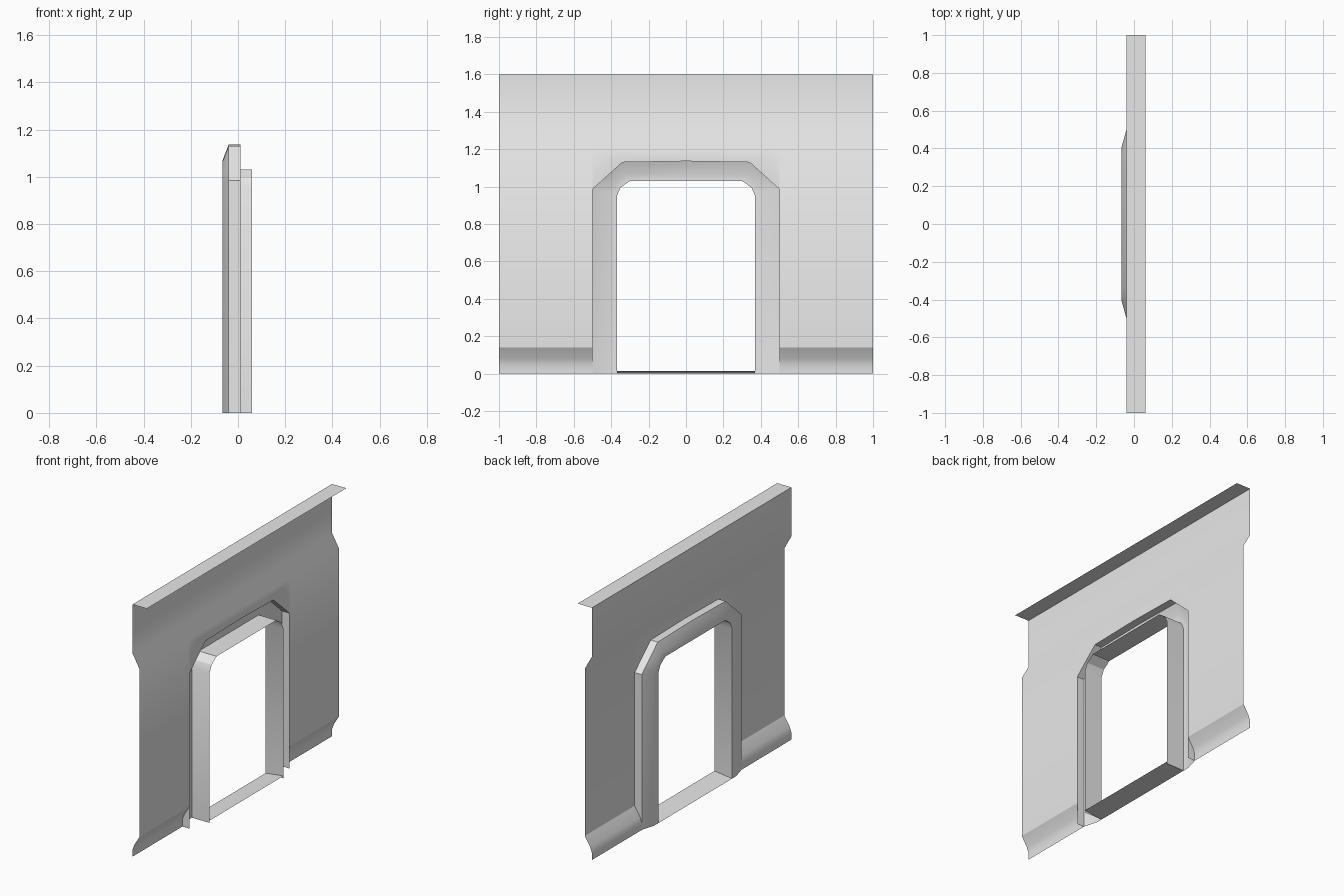
import bpy
import bmesh
import math

cube = bpy.data.objects.get("Cube")
if cube:
    bpy.data.objects.remove(cube, do_unlink=True)

GREY = (0.8, 0.8, 0.8, 1.0)
mat = bpy.data.materials.new("plain_grey")
mat.use_nodes = True
mat.diffuse_color = GREY
mat.node_tree.nodes["Principled BSDF"].inputs["Base Color"].default_value = GREY


def finish(name, bm):
    """Turn a bmesh into a smooth-by-angle object."""
    bmesh.ops.remove_doubles(bm, verts=bm.verts, dist=0.0005)
    bmesh.ops.recalc_face_normals(bm, faces=bm.faces)
    mesh = bpy.data.meshes.new(name)
    bm.to_mesh(mesh)
    bm.free()
    obj = bpy.data.objects.new(name, mesh)
    bpy.context.collection.objects.link(obj)
    mesh.materials.append(mat)
    bpy.ops.object.select_all(action="DESELECT")
    obj.select_set(True)
    bpy.context.view_layer.objects.active = obj
    bpy.ops.object.shade_smooth_by_angle(angle=math.radians(30))
    return obj


def loft(bm, rows):
    """Join consecutive rows of points with quads."""
    rows = [[bm.verts.new(p) for p in row] for row in rows]
    for a, b in zip(rows, rows[1:]):
        for i in range(len(a) - 1):
            bm.faces.new((a[i], a[i + 1], b[i + 1], b[i]))


def sheet(bm, profile, stations):
    """Sweep an (x, z) profile along y."""
    loft(bm, [[(x, y, z) for y in stations] for x, z in profile])


def arch(half):
    """Mirror a half outline of (y, z) points into a full arch."""
    return half + [(-y, z) for y, z in reversed(half[:-1])]


# Doorway outlines, from foot to crown
outer = arch([(0.5, 0), (0.5, 0.985), (0.42, 1.058), (0.34, 1.13), (0, 1.136)])
middle = arch([(0.41, 0), (0.41, 0.965), (0.38, 1.01), (0.33, 1.065), (0, 1.07)])
inner = arch([(0.37, 0), (0.37, 0.95), (0.35, 0.995), (0.3, 1.03), (0, 1.03)])

# Wall panel with a top lip, a recessed upper band and a kicked-out foot
WALL_X, BACK_X, LIP_X = 0.01, -0.04, 0.06
upper = [(LIP_X, 1.6), (BACK_X, 1.6), (BACK_X, 1.29), (WALL_X, 1.2)]
lower = [(WALL_X, 1.2), (WALL_X, 0.14), (-0.027, 0.08), (BACK_X, 0.045), (BACK_X, 0)]
bm = bmesh.new()
sheet(bm, upper, (-1, -0.5, 0.5, 1))
for side in (-1, 1):
    sheet(bm, lower, (side * 0.5, side))
header = [(0.5, 1.2)] + outer[1:-1] + [(-0.5, 1.2)]
bm.faces.new([bm.verts.new((WALL_X, y, z)) for y, z in header])
finish("wall_panel", bm)

# Door frame: outer return, chamfer, flat face and deep inner reveal
section = [(WALL_X, outer), (BACK_X, outer), (-0.065, middle),
           (-0.065, inner), (LIP_X, inner)]
bm = bmesh.new()
loft(bm, [[(x, y, z) for y, z in outline] for x, outline in section])
finish("door_frame", bm)

# Threshold between the jambs
bm = bmesh.new()
sheet(bm, [(-0.065, 0), (LIP_X, 0.015)], (-0.37, 0.37))
finish("threshold", bm)
